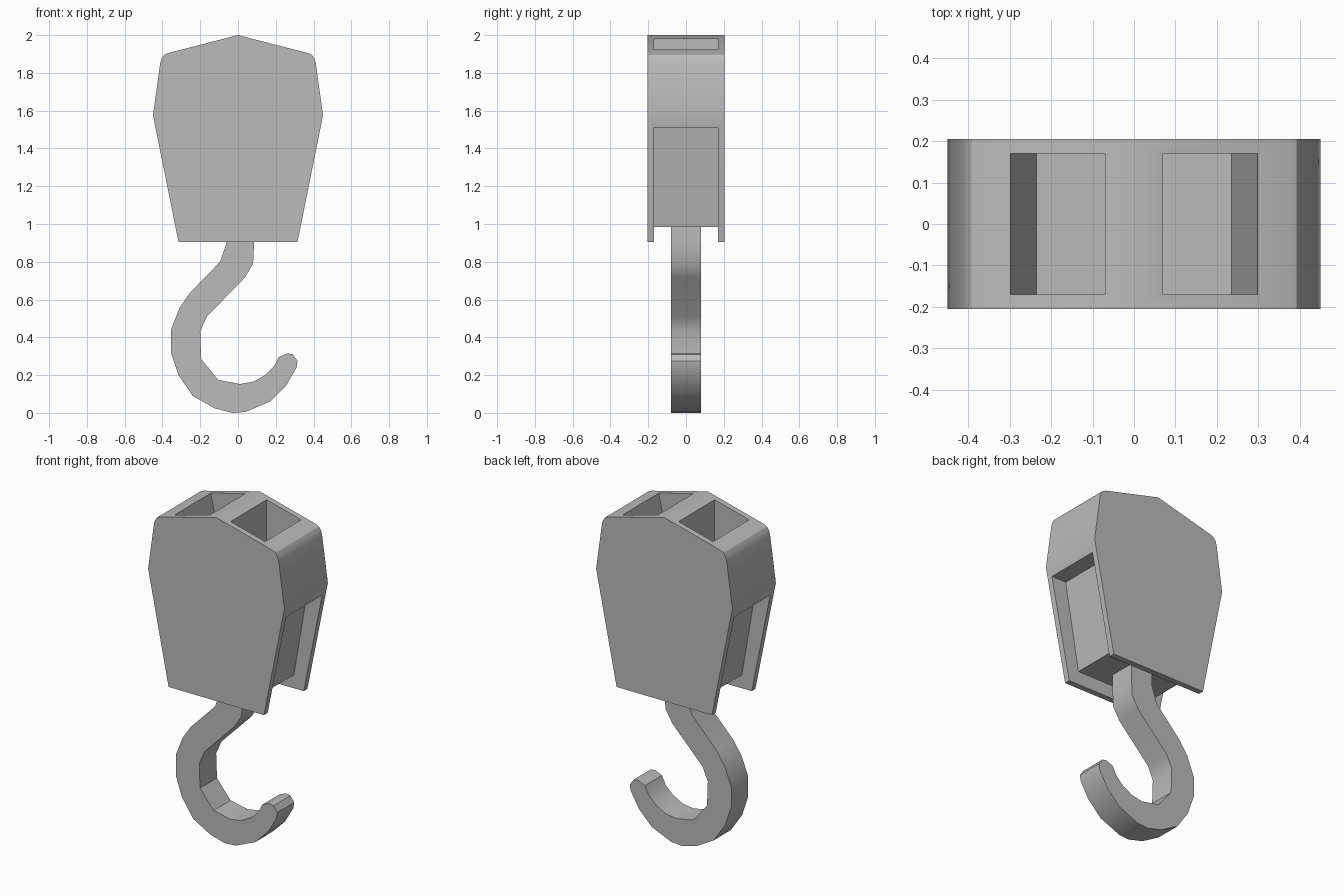
import bpy, bmesh
from math import radians

cube = bpy.data.objects.get("Cube")
if cube:
    bpy.data.objects.remove(cube, do_unlink=True)

# Single painted-metal colour
grey = bpy.data.materials.new("grey_metal")
grey.use_nodes = True
grey.diffuse_color = (0.5, 0.5, 0.5, 1)
grey.node_tree.nodes["Principled BSDF"].inputs["Base Color"].default_value = grey.diffuse_color


def prism(name, outline, half_depth):
    """Extrude an x-z outline symmetrically along y."""
    bm = bmesh.new()
    front = bm.faces.new([bm.verts.new((x, -half_depth, z)) for x, z in outline])
    extruded = bmesh.ops.extrude_face_region(bm, geom=[front], use_keep_orig=True)
    moved = [v for v in extruded["geom"] if isinstance(v, bmesh.types.BMVert)]
    bmesh.ops.translate(bm, verts=moved, vec=(0, 2 * half_depth, 0))
    bmesh.ops.recalc_face_normals(bm, faces=bm.faces)
    mesh = bpy.data.meshes.new(name)
    bm.to_mesh(mesh)
    bm.free()
    mesh.materials.append(grey)
    obj = bpy.data.objects.new(name, mesh)
    bpy.context.collection.objects.link(obj)
    return obj


def activate(obj):
    bpy.ops.object.select_all(action="DESELECT")
    obj.select_set(True)
    bpy.context.view_layer.objects.active = obj


def mirrored(half):
    """Complete a right-hand outline with its left-hand reflection."""
    return half + [(-x, z) for x, z in reversed(half) if x != 0]


def cut(obj, cutter):
    cutter.hide_render = True
    activate(obj)
    mod = obj.modifiers.new("cut", "BOOLEAN")
    mod.operation = "DIFFERENCE"
    mod.solver = "EXACT"
    mod.object = cutter
    bpy.ops.object.modifier_apply(modifier=mod.name)
    bpy.data.objects.remove(cutter, do_unlink=True)


# Pulley housing with rounded shoulders
housing = prism("housing", mirrored([
    (0, 2), (0.37, 1.905), (0.392, 1.895), (0.405, 1.875), (0.412, 1.85),
    (0.45, 1.575), (0.315, 0.905)]), 0.205)

# Side recesses and open underside, leaving thin cheek plates
cut(housing, prism("recess_cutter", mirrored([
    (0.25, 0.985), (0.34, 1.51), (0.6, 1.51), (0.6, 0.8)]), 0.17))

# Rope pockets in the roof, each with a sloping outer wall
for side in (1, -1):
    pocket = [(0.07, 1.62), (0.07, 2.1), (0.335, 2.1), (0.235, 1.62)]
    cut(housing, prism("pocket_cutter", [(side * x, z) for x, z in pocket], 0.17))

# Hook: outer curve, rounded tip, then inner curve back to the shank
outer = [(-.06, 1), (-.06, .9), (-.095, .8), (-.255, .635), (-.31, .555),
         (-.355, .44), (-.355, .32), (-.315, .2), (-.24, .09), (-.125, .025),
         (-.03, 0), (.04, .005), (.17, .06), (.255, .145), (.31, .24)]
tip = [(.315, .275), (.29, .31), (.26, .315), (.215, .295)]
inner = [(.19, .245), (.145, .2), (.08, .165), (.01, .153), (-.105, .175),
         (-.195, .285), (-.2, .43), (-.165, .51), (.035, .715), (.08, .79),
         (.085, .9), (.085, 1)]
hook = prism("hook", outer + tip + inner, 0.08)

# Smooth shading with crisp edges
for part in (housing, hook):
    activate(part)
    bpy.ops.object.shade_smooth_by_angle(angle=radians(30))
